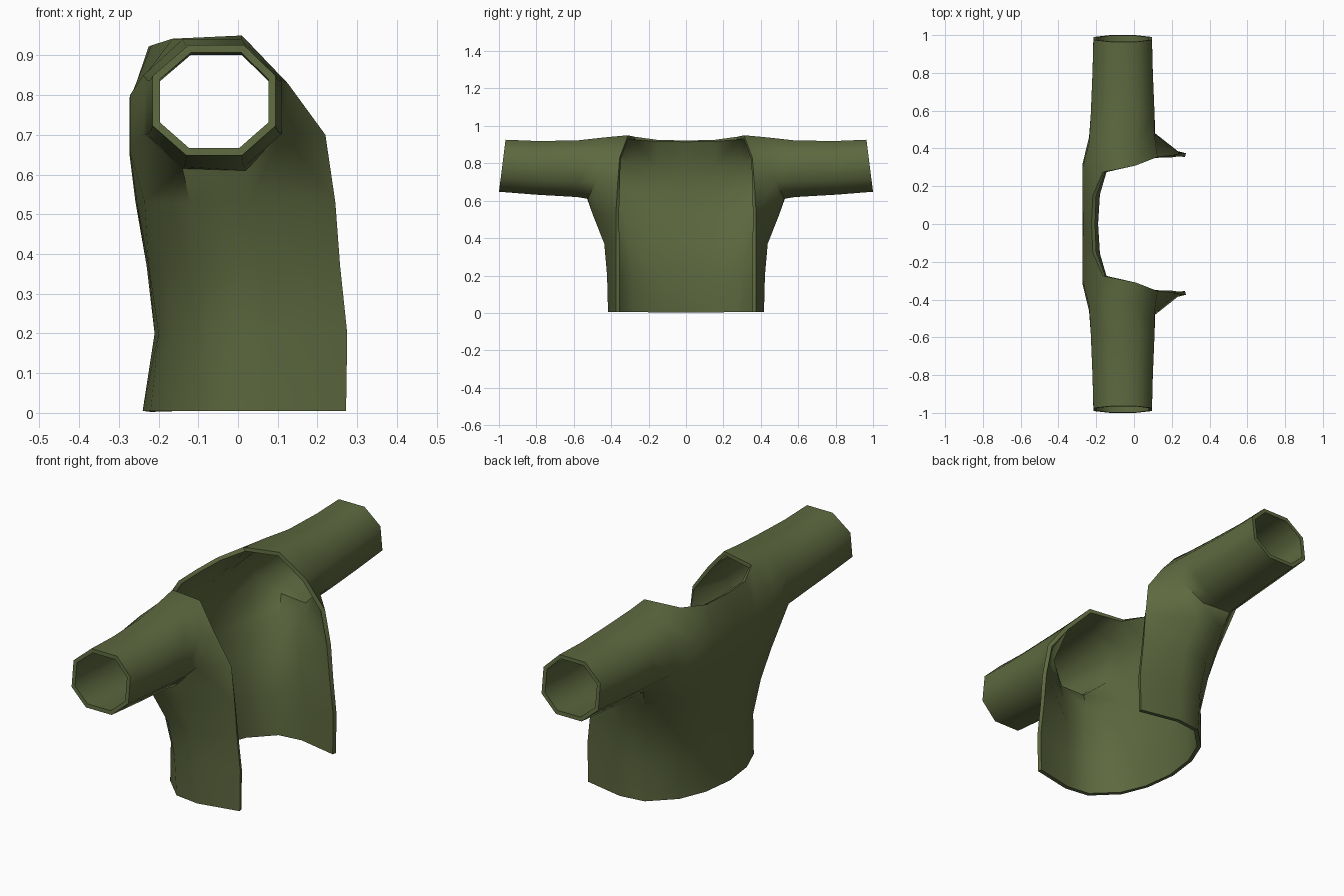
import bpy, bmesh, math

if "Cube" in bpy.data.objects:
    bpy.data.objects.remove(bpy.data.objects["Cube"])

bm = bmesh.new()


def verts(points):
    return [bm.verts.new(p) for p in points]


def strip(a, b, closed=False):
    # quads between two equally long rows of vertices
    n = len(a)
    for i in range(n if closed else n - 1):
        j = (i + 1) % n
        bm.faces.new((a[i], a[j], b[j], b[i]))


# Torso half: rows of (x, y) from back centre round to the open front edge
rows_xy = [
    (0.005, [(-.24, 0), (-.22, .16), (-.167, .29), (-.055, .40), (.07, .417), (.272, .375)]),
    (0.20, [(-.21, 0), (-.20, .16), (-.16, .295), (-.06, .41), (.07, .422), (.275, .375)]),
    (0.37, [(-.23, 0), (-.225, .16), (-.185, .32), (-.08, .43), (.06, .437), (.257, .375)]),
    (0.53, [(-.258, 0), (-.255, .16), (-.235, .33), (-.12, .50), (.03, .50), (.245, .375)]),
]
rows = [verts([(x, y, z) for x, y in pts]) for z, pts in rows_xy]
for a, b in zip(rows, rows[1:]):
    strip(a, b)

# Upper back and neckline
back_low = verts([(-.272, 0, .65), (-.273, .16, .65), (-.272, .32, .66)])
back_high = verts([(-.27, 0, .79), (-.273, .16, .79), (-.272, .30, .80)])
neck = verts([(-.225, 0, .922), (-.218, .15, .925), (-.165, .275, .942)])
last = rows[-1]
strip(last[:3], back_low)
strip(back_low, back_high)
strip(back_high, neck)
shoulder_front, chest, lapel = verts([(.01, .31, .95), (.125, .355, .83), (.22, .365, .70)])

# Armhole octagon, from bottom back round over the top
arm = verts([(-.14, .53, .615), (-.238, .46, .70), (-.238, .43, .85), (-.14, .42, .94),
             (.01, .42, .94), (.11, .46, .84), (.112, .48, .71), (.02, .525, .61)])
bb, bl, bh, tb, tf, fh, fl, bf = arm
for f in [(last[2], last[3], bb, bl), (last[2], bl, back_low[2]),
          (back_low[2], bl, bh, back_high[2]), (back_high[2], bh, tb, neck[2]),
          (neck[2], tb, tf, shoulder_front), (shoulder_front, tf, fh, chest),
          (chest, fh, fl, lapel), (lapel, fl, last[5]),
          (last[4], last[5], fl, bf), (last[3], last[4], bf, bb)]:
    bm.faces.new(f)

# Sleeve: octagon rings, cuff cut slightly slanted
octagon = [(-.07, -.14), (-.155, -.065), (-.155, .06), (-.065, .138),
           (.075, .138), (.155, .06), (.155, -.065), (.07, -.14)]
prev = arm
for y, s, cx, cz, slant in [(.58, 1.09, -.06, .772, 0), (.80, 1.03, -.06, .777, .06),
                            (.982, 1.0, -.06, .788, .125)]:
    ring = verts([(cx + u * s, y - v * slant, cz + v * s) for u, v in octagon])
    strip(prev, ring, True)
    prev = ring

bmesh.ops.recalc_face_normals(bm, faces=bm.faces)
bm.faces.ensure_lookup_table()
if bm.faces[0].normal.x > 0:
    bmesh.ops.reverse_faces(bm, faces=bm.faces)

mesh = bpy.data.meshes.new("jacket")
bm.to_mesh(mesh)
bm.free()
jacket = bpy.data.objects.new("jacket", mesh)
bpy.context.collection.objects.link(jacket)

# Mirror to the other side, then give the cloth thickness
mir = jacket.modifiers.new("mirror", 'MIRROR')
mir.use_axis = (False, True, False)
sol = jacket.modifiers.new("cloth", 'SOLIDIFY')
sol.thickness = 0.02
sol.offset = -1
bpy.context.view_layer.objects.active = jacket
jacket.select_set(True)
for name in ("mirror", "cloth"):
    bpy.ops.object.modifier_apply(modifier=name)
bpy.ops.object.shade_smooth_by_angle(angle=math.radians(50))

# Olive cloth
mat = bpy.data.materials.new("olive_cloth")
mat.diffuse_color = (.11, .14, .05, 1)
mat.use_nodes = True
mat.node_tree.nodes["Principled BSDF"].inputs["Base Color"].default_value = mat.diffuse_color
jacket.data.materials.append(mat)
